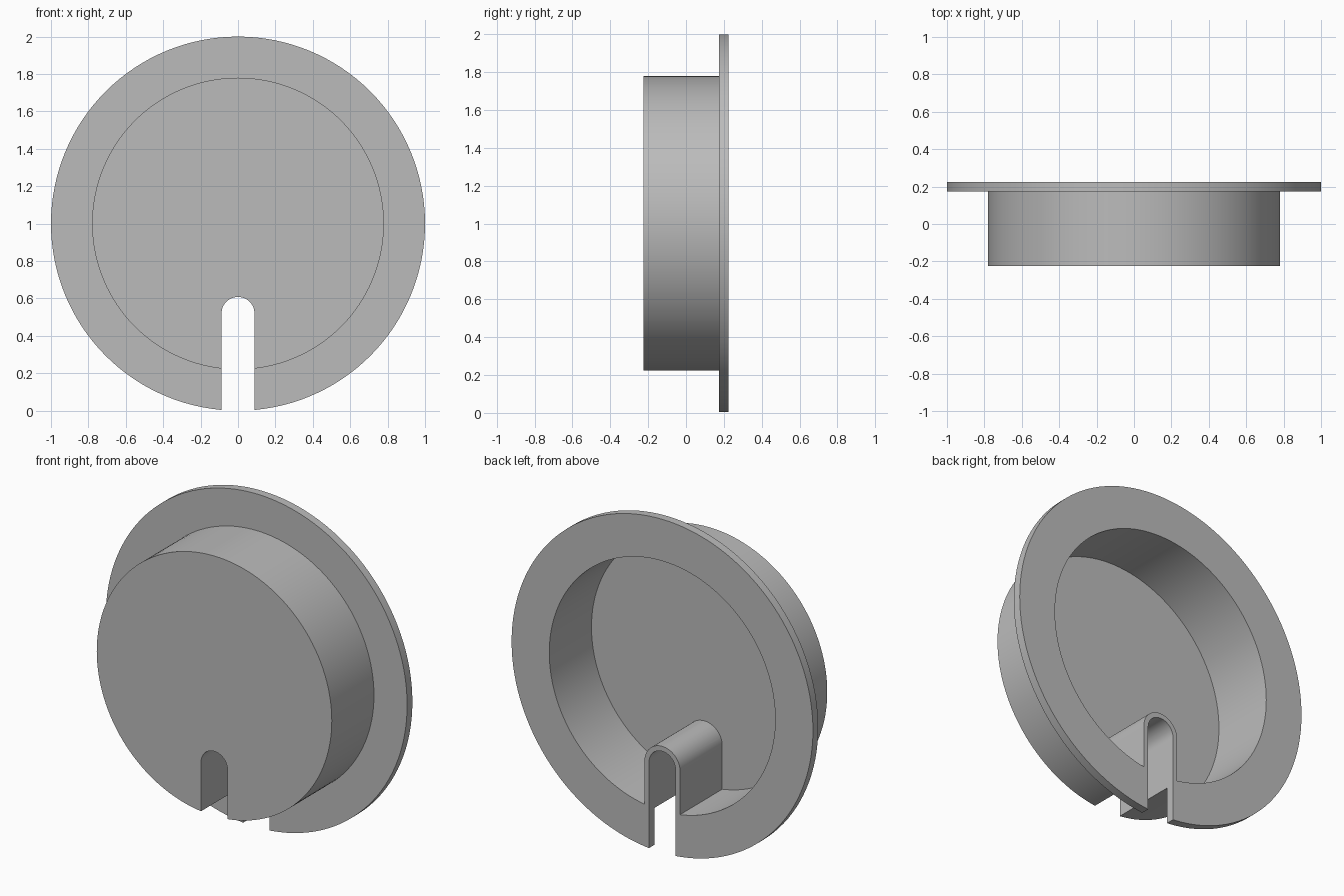
import bpy, bmesh, math

if "Cube" in bpy.data.objects:
    bpy.data.objects.remove(bpy.data.objects["Cube"])

CENTRE_Z = 1.0
BACK, FRONT = 0.225, -0.225
SEGMENTS = 128

grey = bpy.data.materials.new("plain grey")
grey.use_nodes = True
colour = (0.5, 0.5, 0.5, 1)
grey.diffuse_color = colour
grey.node_tree.nodes["Principled BSDF"].inputs["Base Color"].default_value = colour


def finish(name, bm):
    bmesh.ops.recalc_face_normals(bm, faces=bm.faces)
    mesh = bpy.data.meshes.new(name)
    bm.to_mesh(mesh)
    bm.free()
    mesh.materials.append(grey)
    obj = bpy.data.objects.new(name, mesh)
    bpy.context.collection.objects.link(obj)
    return obj


def lathe(name, profile):
    """Spin (radius, y) points around the front-to-back axis."""
    bm = bmesh.new()
    verts = [bm.verts.new((r, y, CENTRE_Z)) for r, y in profile]
    edges = [bm.edges.new(pair) for pair in zip(verts, verts[1:])]
    bmesh.ops.spin(bm, geom=verts + edges, cent=(0, 0, CENTRE_Z), axis=(0, 1, 0),
                   angle=math.tau, steps=SEGMENTS)
    bmesh.ops.remove_doubles(bm, verts=bm.verts, dist=0.0001)
    return finish(name, bm)


def arch(name, half_width, spring_z, bottom, y0, y1):
    """Round-topped prism running front to back."""
    steps = 32
    outline = [(-half_width, bottom), (half_width, bottom)]
    for i in range(steps + 1):
        a = math.pi * i / steps
        outline.append((half_width * math.cos(a), spring_z + half_width * math.sin(a)))
    bm = bmesh.new()
    face = bm.faces.new([bm.verts.new((x, y0, z)) for x, z in outline])
    new = bmesh.ops.extrude_face_region(bm, geom=[face])["geom"]
    bmesh.ops.translate(bm, vec=(0, y1 - y0, 0),
                        verts=[v for v in new if isinstance(v, bmesh.types.BMVert)])
    return finish(name, bm)


def combine(target, tool, operation):
    mod = target.modifiers.new(operation.lower(), 'BOOLEAN')
    mod.operation = operation
    mod.solver = 'EXACT'
    mod.object = tool
    bpy.context.view_layer.objects.active = target
    bpy.ops.object.modifier_apply(modifier=mod.name)
    bpy.data.objects.remove(tool)


# Flanged cup, open at the back
cap = lathe("grommet_cap", [
    (0, FRONT), (0.78, FRONT), (0.78, 0.175), (1, 0.175),
    (1, BACK), (0.75, BACK), (0.75, -0.175), (0, -0.175)])

# Arched sleeve around the cable slot, then the slot itself
SPRING_Z = 0.52
combine(cap, arch("slot_sleeve", 0.118, SPRING_Z, 0.24, -0.2, BACK), 'UNION')
combine(cap, arch("slot_cutter", 0.088, SPRING_Z, -0.1, -0.4, 0.4), 'DIFFERENCE')

# Smooth round walls with crisp rims
bpy.ops.object.select_all(action='DESELECT')
cap.select_set(True)
bpy.context.view_layer.objects.active = cap
bpy.ops.object.shade_smooth_by_angle(angle=math.radians(30))
